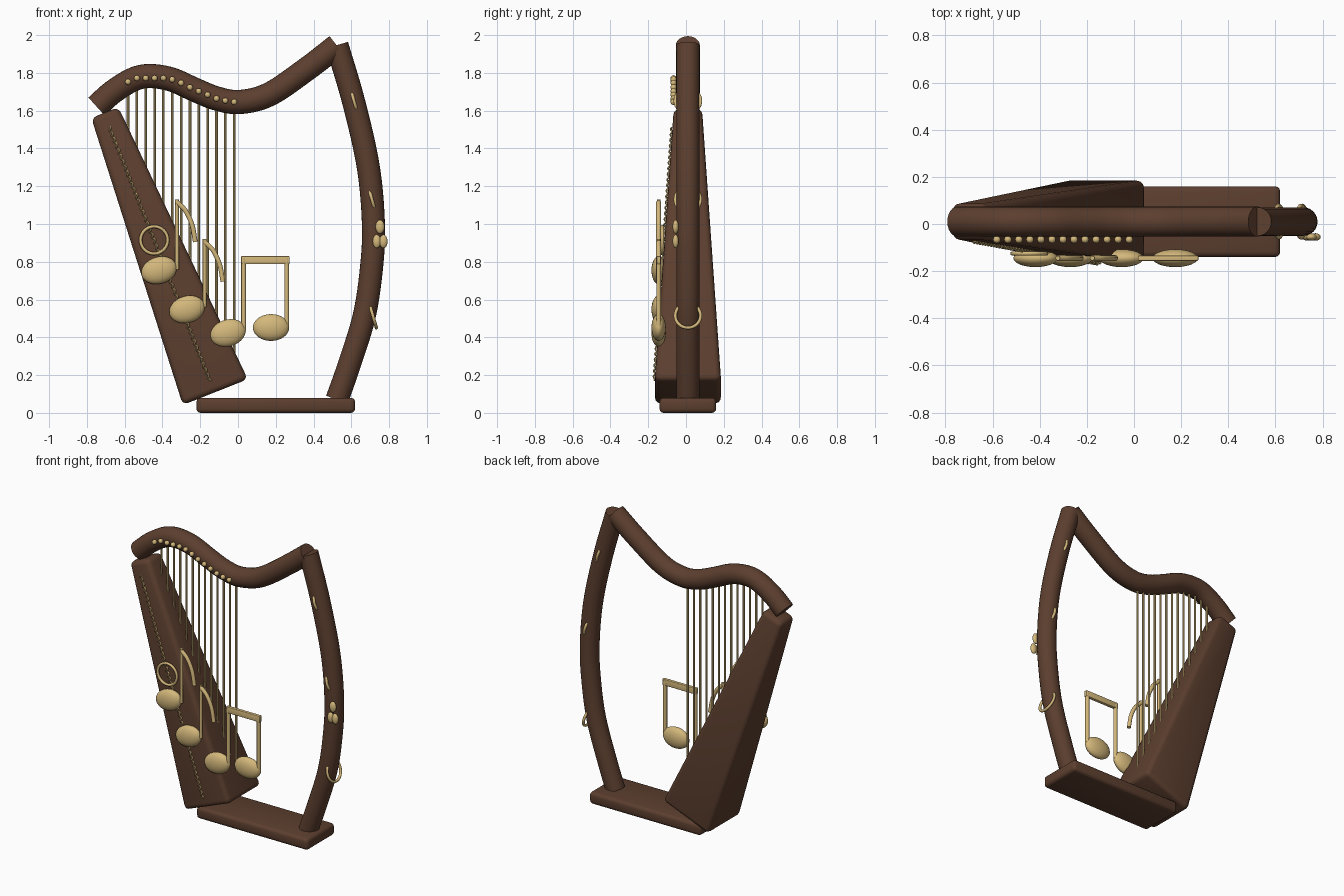
import bpy, bmesh, math
from mathutils import Vector, Matrix

if "Cube" in bpy.data.objects:
    bpy.data.objects.remove(bpy.data.objects["Cube"])

YC = 0.01      # depth centre of the frame
YN = -0.145    # depth of the music notes


def material(name, rgb):
    m = bpy.data.materials.new(name)
    m.diffuse_color = (*rgb, 1)
    m.use_nodes = True
    m.node_tree.nodes["Principled BSDF"].inputs["Base Color"].default_value = m.diffuse_color
    return m


WOOD = material("dark_wood", (0.107, 0.049, 0.028))
GOLD = material("pale_gold", (0.66, 0.48, 0.20))


def finish(name, mesh, mat):
    ob = bpy.data.objects.new(name, mesh)
    bpy.context.collection.objects.link(ob)
    mesh.materials.clear()
    mesh.materials.append(mat)
    bpy.ops.object.select_all(action='DESELECT')
    ob.select_set(True)
    bpy.context.view_layer.objects.active = ob
    bpy.ops.object.shade_smooth_by_angle(angle=math.radians(40))
    return ob


def smooth_path(pts, n=8):
    """Catmull-Rom interpolation through the points."""
    p = [Vector(q) for q in pts]
    p = [2 * p[0] - p[1]] + p + [2 * p[-1] - p[-2]]
    out = []
    for a, b, c, d in zip(p, p[1:], p[2:], p[3:]):
        for i in range(n):
            t = i / n
            out.append(0.5 * (2 * b + (c - a) * t + (2 * a - 5 * b + 4 * c - d) * t * t
                              + (3 * b - a - 3 * c + d) * t ** 3))
    return out + [p[-2]]


def tube(name, pts, r, mat, res=6):
    cu = bpy.data.curves.new(name, 'CURVE')
    cu.dimensions = '3D'
    cu.bevel_depth, cu.bevel_resolution, cu.use_fill_caps = r, res, True
    sp = cu.splines.new('POLY')
    sp.points.add(len(pts) - 1)
    for q, v in zip(sp.points, pts):
        q.co = (*v, 1)
    tmp = bpy.data.objects.new(name + "_path", cu)
    bpy.context.collection.objects.link(tmp)
    dg = bpy.context.evaluated_depsgraph_get()
    mesh = bpy.data.meshes.new_from_object(tmp.evaluated_get(dg))
    bpy.data.objects.remove(tmp)
    return finish(name, mesh, mat)


def block(name, ends, mat, bevel):
    """Tapered bevelled block; each end is (centre, half-width vector, half depth)."""
    bm = bmesh.new()
    for c, w, d in ends:
        c, w = Vector(c), Vector(w)
        for sx, sy in ((-1, -1), (1, -1), (1, 1), (-1, 1)):
            bm.verts.new(c + w * sx + Vector((0, d * sy, 0)))
    bmesh.ops.convex_hull(bm, input=bm.verts[:])
    bmesh.ops.dissolve_limit(bm, angle_limit=0.02, verts=bm.verts[:], edges=bm.edges[:])
    bmesh.ops.bevel(bm, geom=bm.edges[:], offset=bevel, segments=3, profile=0.5, affect='EDGES')
    bmesh.ops.recalc_face_normals(bm, faces=bm.faces[:])
    mesh = bpy.data.meshes.new(name)
    bm.to_mesh(mesh)
    bm.free()
    return finish(name, mesh, mat)


def ellipsoid(name, loc, size, tilt=0, seg=24):
    bm = bmesh.new()
    mat = (Matrix.Translation(loc) @ Matrix.Rotation(-tilt, 4, 'Y')
           @ Matrix.Diagonal((*size, 1)))
    bmesh.ops.create_uvsphere(bm, u_segments=seg, v_segments=seg * 2 // 3, radius=1, matrix=mat)
    mesh = bpy.data.meshes.new(name)
    bm.to_mesh(mesh)
    bm.free()
    return finish(name, mesh, GOLD)


def ring(name, loc, rot, major, minor):
    bpy.ops.mesh.primitive_torus_add(location=loc, rotation=rot, major_radius=major,
                                     minor_radius=minor, major_segments=32, minor_segments=10)
    ob = bpy.context.object
    ob.name = name
    ob.data.materials.append(GOLD)
    bpy.ops.object.shade_smooth_by_angle(angle=math.radians(40))


# Base plate
block("base", [((0.2, YC, 0), (0.42, 0, 0), 0.15),
               ((0.2, YC, 0.08), (0.42, 0, 0), 0.15)], WOOD, 0.022)

# Tapered leaning soundbox
top, bottom = Vector((-0.705, YC, 1.59)), Vector((-0.12, YC, 0.11))
across = Vector((0.93, 0, 0.368))
block("soundbox", [(top, across * 0.077, 0.075), (bottom, across * 0.185, 0.176)], WOOD, 0.03)

# Curved neck and pillar
neck = [(-0.749, 1.622), (-0.661, 1.70), (-0.555, 1.765), (-0.466, 1.783), (-0.352, 1.765),
        (-0.225, 1.709), (-0.111, 1.664), (0.01, 1.646), (0.167, 1.687), (0.365, 1.821),
        (0.524, 1.944)]
neck_path = smooth_path([(x, YC, z) for x, z in neck])
tube("neck", neck_path, 0.064, WOOD, 10)
pillar = [(0.524, 1.947), (0.614, 1.64), (0.69, 1.30), (0.717, 0.995), (0.706, 0.762),
          (0.667, 0.508), (0.587, 0.249), (0.524, 0.07)]
tube("pillar", smooth_path([(x, YC, z) for x, z in pillar]), 0.061, WOOD, 10)

# Strings with tuning pegs
for i in range(13):
    x = -0.582 + i * 0.0468
    zn = min(neck_path, key=lambda p: abs(p.x - x)).z
    t = (x + 0.635) / 0.687
    z_low = 1.61 - t * 1.43 - 0.04
    tube(f"string_{i}", [(x, YC, zn), (x, YC, z_low)], 0.007, GOLD, 2)
    ellipsoid(f"peg_{i}", (x, -0.066, min(zn, 1.772)), (0.016,) * 3, seg=12)

# Twisted cord along the soundbox front
a, b = Vector((-0.68, -0.074, 1.51)), Vector((-0.148, -0.168, 0.17))
turns, steps = 45, 8
cord = []
for i in range(turns * steps + 1):
    ang = 2 * math.pi * i / steps
    cord.append(a.lerp(b, i / (turns * steps))
                + across * 0.006 * math.cos(ang) + Vector((0, -0.006 * math.sin(ang), 0)))
tube("front_cord", cord, 0.005, GOLD, 1)

# Ring on the soundbox, and bands through the pillar
ring("soundbox_ring", (-0.444, -0.125, 0.915), (math.pi / 2, 0, 0), 0.072, 0.009)
for i, (x, z) in enumerate(((0.614, 1.652), (0.709, 1.13), (0.714, 0.515))):
    ring(f"pillar_band_{i}", (x, YC, z), (0, 1.29, 0), 0.067, 0.009)

# Three-petal ornament on the pillar
for i, (x, z, rx, rz) in enumerate(((0.752, 0.985, 0.024, 0.037),
                                    (0.735, 0.908, 0.022, 0.036),
                                    (0.770, 0.908, 0.022, 0.036))):
    ellipsoid(f"petal_{i}", (x, -0.055, z), (rx, 0.016, rz), seg=16)

# Note heads
for i, (x, z, tilt) in enumerate(((-0.418, 0.755, 0.3), (-0.27, 0.548, 0.3),
                                  (-0.053, 0.423, 0.3), (0.175, 0.452, 0))):
    ellipsoid(f"note_head_{i}", (x, YN, z), (0.096, 0.038, 0.071), tilt)

# Note stems
for i, (x, z0, z1, r) in enumerate(((-0.323, 0.76, 1.13, 0.010), (-0.177, 0.56, 0.92, 0.010),
                                    (0.030, 0.43, 0.82, 0.013), (0.258, 0.46, 0.82, 0.013))):
    tube(f"note_stem_{i}", [(x, YN, z0), (x, YN, z1)], r, GOLD, 3)

# Curved flags on the single notes
for i, (x, z) in enumerate(((-0.323, 1.115), (-0.177, 0.905))):
    flag = [(0, 0), (0.045, -0.045), (0.08, -0.12), (0.097, -0.21)]
    tube(f"note_flag_{i}", smooth_path([(x + u, YN, z + v) for u, v in flag]), 0.013, GOLD, 3)

# Beam joining the paired notes
block("note_beam", [((0.145, YN, 0.788), (0.128, 0, 0), 0.011),
                    ((0.145, YN, 0.83), (0.128, 0, 0), 0.011)], GOLD, 0.004)
